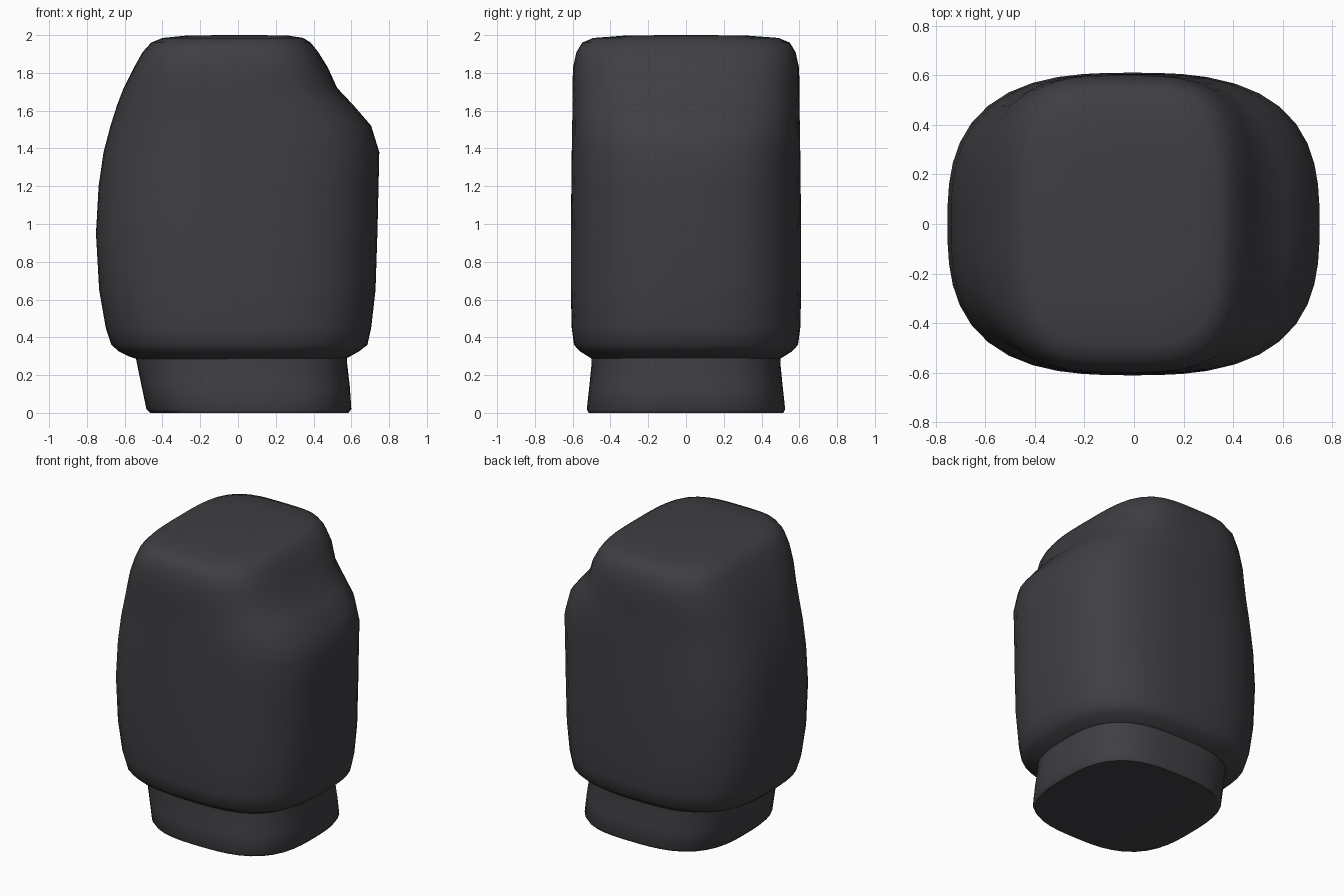
import bpy, bmesh, math

SEGMENTS = 48

charcoal = bpy.data.materials.new("charcoal")
charcoal.diffuse_color = (0.05, 0.049, 0.056, 1)


def loft(name, sections, angle):
    """Stack rounded-rectangle rings: (z, x_min, x_max, y_half, squareness)."""
    bm = bmesh.new()
    rings = []
    for z, x0, x1, yh, n in sections:
        cx, rx = (x0 + x1) / 2, (x1 - x0) / 2
        ring = []
        for i in range(SEGMENTS):
            t = 2 * math.pi * i / SEGMENTS
            c, s = math.cos(t), math.sin(t)
            r = (abs(c) ** n + abs(s) ** n) ** (-1 / n)
            ring.append(bm.verts.new((cx + rx * r * c, yh * r * s, z)))
        rings.append(ring)
    for a, b in zip(rings, rings[1:]):
        for i in range(SEGMENTS):
            j = (i + 1) % SEGMENTS
            bm.faces.new((a[i], a[j], b[j], b[i]))
    bm.faces.new(rings[0][::-1])
    bm.faces.new(rings[-1])
    mesh = bpy.data.meshes.new(name)
    bm.to_mesh(mesh)
    bm.free()
    mesh.materials.append(charcoal)
    obj = bpy.data.objects.new(name, mesh)
    bpy.context.collection.objects.link(obj)
    bpy.ops.object.select_all(action='DESELECT')
    obj.select_set(True)
    bpy.context.view_layer.objects.active = obj
    bpy.ops.object.shade_smooth_by_angle(angle=math.radians(angle))
    return obj


# Narrow cuff at the base, leaning slightly to +x
loft("cuff", [
    (0.00, -0.465, 0.585, 0.515, 2.9),
    (0.02, -0.485, 0.60, 0.525, 2.9),
    (0.14, -0.51, 0.592, 0.512, 2.9),
    (0.26, -0.535, 0.578, 0.50, 2.9),
    (0.34, -0.55, 0.578, 0.50, 2.9),
], 50)

# Padded body with a sloped shoulder on +x and a squarer flat top
loft("padded_body", [
    (0.28, -0.52, 0.56, 0.49, 2.9),
    (0.30, -0.58, 0.595, 0.52, 2.9),
    (0.325, -0.63, 0.64, 0.56, 2.85),
    (0.36, -0.67, 0.685, 0.593, 2.8),
    (0.45, -0.70, 0.705, 0.605, 2.8),
    (0.65, -0.735, 0.728, 0.61, 2.8),
    (0.95, -0.752, 0.738, 0.61, 2.8),
    (1.20, -0.738, 0.744, 0.607, 2.8),
    (1.38, -0.712, 0.748, 0.605, 2.8),
    (1.52, -0.675, 0.705, 0.603, 2.85),
    (1.63, -0.64, 0.61, 0.60, 2.95),
    (1.72, -0.605, 0.525, 0.602, 3.1),
    (1.83, -0.55, 0.475, 0.598, 3.4),
    (1.91, -0.505, 0.425, 0.58, 3.6),
    (1.96, -0.46, 0.385, 0.55, 3.6),
    (1.985, -0.40, 0.345, 0.49, 3.5),
    (1.997, -0.28, 0.27, 0.33, 3.2),
    (2.00, -0.10, 0.12, 0.12, 3.0),
], 60)
